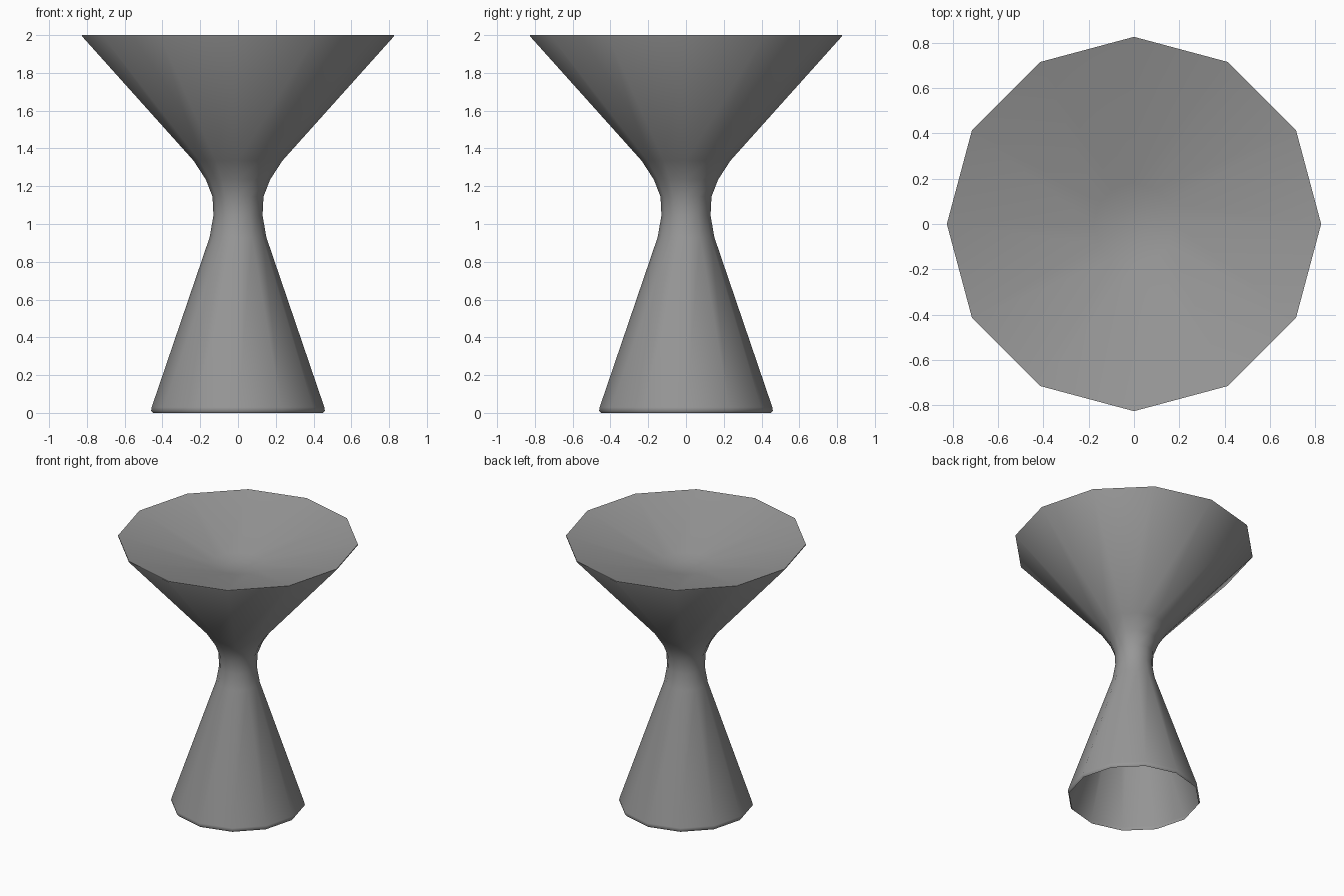
import bpy
import bmesh
import math
from mathutils import Vector

cube = bpy.data.objects.get("Cube")
if cube:
    bpy.data.objects.remove(cube, do_unlink=True)

SIDES = 12

# One plain grey for the whole piece
grey = bpy.data.materials.new("mid_grey")
grey.use_nodes = True
colour = (0.31, 0.31, 0.31, 1.0)
grey.diffuse_color = colour
grey.node_tree.nodes["Principled BSDF"].inputs["Base Color"].default_value = colour


def lathe(name, profile, material):
    """Turn a (radius, height) profile around z into a smooth object."""
    bm = bmesh.new()
    points = [bm.verts.new((r, 0, z)) for r, z in profile]
    edges = [bm.edges.new(pair) for pair in zip(points, points[1:])]
    bmesh.ops.spin(bm, geom=points + edges, cent=(0, 0, 0), axis=(0, 0, 1),
                   angle=math.tau, steps=SIDES, use_duplicate=False)
    bmesh.ops.remove_doubles(bm, verts=bm.verts[:], dist=0.0005)
    bmesh.ops.recalc_face_normals(bm, faces=bm.faces[:])
    # Make sure the outer wall faces away from the axis
    wall = min(bm.faces, key=lambda f: f.calc_center_median().z)
    centre = wall.calc_center_median()
    if wall.normal.dot(Vector((centre.x, centre.y, 0))) < 0:
        bmesh.ops.reverse_faces(bm, faces=bm.faces[:])
    mesh = bpy.data.meshes.new(name)
    bm.to_mesh(mesh)
    bm.free()
    mesh.materials.append(material)
    obj = bpy.data.objects.new(name, mesh)
    bpy.context.collection.objects.link(obj)
    bpy.ops.object.select_all(action='DESELECT')
    obj.select_set(True)
    bpy.context.view_layer.objects.active = obj
    bpy.ops.object.shade_smooth_by_angle(angle=math.radians(60))
    return obj


# Hollow flared foot, narrow neck, wide cup with a thin lip, and a shallow dished top
foot = [(0.45, 0.0), (0.46, 0.012), (0.457, 0.03)]
neck = [(0.15, 0.93), (0.13, 1.045), (0.135, 1.145), (0.17, 1.235), (0.235, 1.335)]
cup = [(0.825, 1.993), (0.825, 2.0)]
dish = [(0.18, 1.82), (0.08, 1.803), (0.0, 1.8)]

lathe("hourglass_stand", foot + neck + cup + dish, grey)
